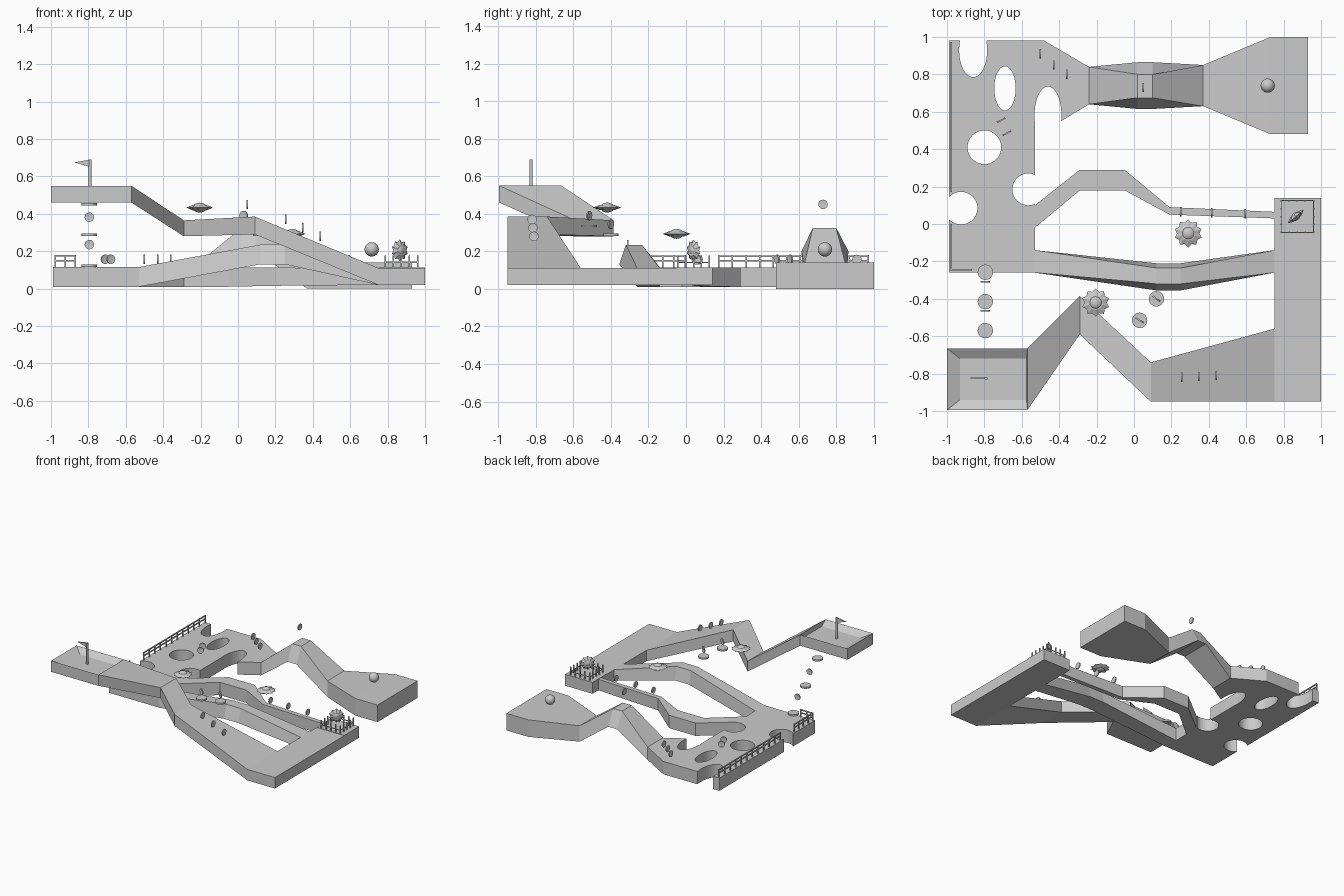
import bpy, bmesh, math
from mathutils import Matrix, Vector

if "Cube" in bpy.data.objects:
    bpy.data.objects.remove(bpy.data.objects["Cube"])


def add(name, bm, smooth=False):
    bmesh.ops.recalc_face_normals(bm, faces=bm.faces)
    me = bpy.data.meshes.new(name)
    bm.to_mesh(me)
    bm.free()
    for p in me.polygons:
        p.use_smooth = smooth
    ob = bpy.data.objects.new(name, me)
    bpy.context.collection.objects.link(ob)
    return ob


def loft(name, stations):
    # station: x, top y0, top y1, bottom y0, bottom y1, bottom z, top z
    bm = bmesh.new()
    rings = [[bm.verts.new(c) for c in ((x, a, zt), (x, b, zt), (x, d, zb), (x, c0, zb))]
             for x, a, b, c0, d, zb, zt in stations]
    for r, s in zip(rings, rings[1:]):
        for i in range(4):
            j = (i + 1) % 4
            bm.faces.new((r[i], r[j], s[j], s[i]))
    bm.faces.new(rings[0])
    bm.faces.new(rings[-1])
    return add(name, bm)


def strip(name, pts):
    # straight-sided strip: x, y0, y1, bottom z, top z
    return loft(name, [(x, a, b, a, b, zb, zt) for x, a, b, zb, zt in pts])


def prism(name, outline, z0, z1):
    bm = bmesh.new()
    f = bm.faces.new([bm.verts.new((x, y, z0)) for x, y in outline])
    r = bmesh.ops.extrude_face_region(bm, geom=[f])
    bmesh.ops.translate(bm, verts=[v for v in r['geom'] if isinstance(v, bmesh.types.BMVert)],
                        vec=(0, 0, z1 - z0))
    return add(name, bm)


def box_into(bm, lo, hi):
    lo, hi = Vector(lo), Vector(hi)
    bmesh.ops.create_cube(bm, size=1, matrix=Matrix.Translation((lo + hi) / 2)
                          @ Matrix.Diagonal((*(hi - lo), 1)))


def disc(name, loc, r, h, seg=24):
    bm = bmesh.new()
    bmesh.ops.create_cone(bm, cap_ends=True, segments=seg, radius1=r, radius2=r, depth=h,
                          matrix=Matrix.Translation(loc))
    return add(name, bm)


def coin(loc, yaw):
    # upright coin whose flat runs along the yaw direction, centre dished on both sides
    bm = bmesh.new()
    bmesh.ops.create_cone(bm, cap_ends=True, segments=20, radius1=.025, radius2=.025, depth=.008)
    caps = [f for f in bm.faces if abs(f.normal.z) > .9]
    bmesh.ops.inset_individual(bm, faces=caps, thickness=.013, depth=-.002)
    bm.transform(Matrix.Translation(loc) @ Matrix.Rotation(math.radians(yaw), 4, 'Z')
                 @ Matrix.Rotation(math.pi / 2, 4, 'X'))
    add("coin", bm)


def spinner(name, loc, r, rot=Matrix.Identity(4)):
    # lens-shaped body ringed by ten spikes, with a domed core
    bm = bmesh.new()
    n = 20
    rim = [bm.verts.new((q * math.cos(a), q * math.sin(a), 0)) for q, a in
           ((r if i % 2 else r * .8, 2 * math.pi * i / n) for i in range(n))]
    for s in (1, -1):
        hub = [bm.verts.new((r * .5 * math.cos(a), r * .5 * math.sin(a), s * .014))
               for a in (2 * math.pi * i / n for i in range(n))]
        for i in range(n):
            j = (i + 1) % n
            bm.faces.new((rim[i], rim[j], hub[j], hub[i]))
        bm.faces.new(hub)
    bmesh.ops.create_uvsphere(bm, u_segments=20, v_segments=12, radius=r * .5,
                              matrix=Matrix.Diagonal((1, 1, .7, 1)))
    bm.transform(Matrix.Translation(loc) @ rot)
    add(name, bm)


def fence(name, a, b, z, n, h=.065):
    # posts plus two rails between two ground points
    a, b = Vector(a), Vector(b)
    bm = bmesh.new()
    t = .004
    for i in range(n + 1):
        p = a.lerp(b, i / n)
        box_into(bm, (p.x - t, p.y - t, z), (p.x + t, p.y + t, z + h))
    for k in (.035, .06):
        box_into(bm, (min(a.x, b.x) - t, min(a.y, b.y) - t, z + k - t),
                 (max(a.x, b.x) + t, max(a.y, b.y) + t, z + k + t))
    add(name, bm)


# Slab with holes
slab = prism("holed_slab", [(-.99, -.26), (-.53, -.26), (-.53, .55), (-.39, .55), (-.24, .64),
                            (-.24, .84), (-.48, .98), (-.99, .98)], .01, .115)
for x, y, rx, ry in ((-.80, .41, .09, .09), (-.69, .725, .057, .118), (-.86, .93, .075, .145),
                     (-.46, .58, .072, .155), (-.565, .185, .085, .085), (-.925, .085, .088, .087)):
    ring = [(x + rx * math.cos(2 * math.pi * i / 40), y + ry * math.sin(2 * math.pi * i / 40))
            for i in range(40)]
    cut = prism("hole_cutter", ring, -.1, .3)
    cut.hide_render = True
    m = slab.modifiers.new("hole", 'BOOLEAN')
    m.operation, m.solver, m.object = 'DIFFERENCE', 'EXACT', cut
    bpy.context.view_layer.objects.active = slab
    bpy.ops.object.modifier_apply(modifier=m.name)
    bpy.data.objects.remove(cut)

# Hill and start platform
loft("hill_and_start", [(-.24, .64, .84, .64, .84, .01, .115), (.02, .675, .80, .615, .865, .2, .325),
                        (.10, .675, .80, .615, .865, .2, .325), (.37, .63, .85, .63, .85, 0, .13),
                        (.73, .48, 1, .48, 1, 0, .14), (.93, .48, 1, .48, 1, 0, .14)])

# Arched bridge and winding path
loft("arched_bridge", [(-.53, -.26, -.14, -.26, -.14, .01, .115),
                       (.12, -.32, -.235, -.355, -.21, .13, .235),
                       (.25, -.32, -.235, -.355, -.21, .13, .235),
                       (.75, -.26, -.14, -.26, -.14, .02, .11)])
strip("winding_path", [(-.53, -.02, .10, .01, .115), (-.29, .18, .29, .01, .115),
                       (-.05, .18, .29, .01, .115), (.19, .05, .09, .015, .112),
                       (.75, .03, .065, .02, .11)])

# Corner slab, ramp and zigzag to the goal
prism("corner_slab", [(.75, -.95), (1, -.95), (1, -.05), (.75, -.05)], .02, .11)
prism("cage_base", [(.75, -.05), (1, -.05), (1, .14), (.75, .14)], .02, .113)
strip("zigzag_ramp", [(-.57, -.995, -.665, .46, .55), (-.29, -.59, -.385, .28, .365),
                      (.09, -.95, -.74, .29, .385), (.75, -.95, -.56, .02, .11)])

# Goal tray with sloped sides
bm = bmesh.new()
loops = [[bm.verts.new(p) for p in ((x0, y0, z), (x1, y0, z), (x1, y1, z), (x0, y1, z))]
         for x0, x1, y0, y1, z in ((-1, -.57, -.995, -.665, .46), (-1, -.57, -.995, -.665, .55),
                                   (-.93, -.575, -.94, -.72, .515))]
for a, b in zip(loops, loops[1:]):
    for i in range(4):
        j = (i + 1) % 4
        bm.faces.new((a[i], a[j], b[j], b[i]))
bm.faces.new(loops[0])
bm.faces.new(loops[2])
add("goal_tray", bm)

# Flag
disc("flag_pole", (-.79, -.825, .6), .008, .18, 12)
bm = bmesh.new()
tri = [[bm.verts.new((x, -.825 + d, z)) for x, z in ((-.79, .69), (-.79, .65), (-.875, .675))]
       for d in (-.004, .004)]
for t in tri:
    bm.faces.new(t)
for i in range(3):
    j = (i + 1) % 3
    bm.faces.new((tri[0][i], tri[0][j], tri[1][j], tri[1][i]))
add("flag", bm)

# Stepping discs
for loc in ((-.795, -.258, .122), (-.795, -.415, .287), (-.795, -.57, .452),
            (.12, -.40, .288), (.03, -.515, .335)):
    disc("stepping_disc", loc, .041, .013)

# Coins
for loc, yaw in (((-.795, -.31, .235), 0), ((-.795, -.465, .382), 0),
                 ((.255, -.82, .37), 90), ((.345, -.815, .325), 90), ((.44, -.81, .28), 90),
                 ((.05, .73, .45), 90), ((-.50, .91, .157), 90), ((-.43, .85, .157), 90),
                 ((-.36, .80, .157), 90), ((-.71, .555, .157), 28), ((-.68, .485, .157), 28),
                 ((.25, .065, .155), 90), ((.415, .06, .155), 90), ((.595, .055, .155), 90),
                 ((.12, -.40, .345), -35), ((.03, -.515, .39), -30)):
    coin(loc, yaw)

# Spinners, one upright inside the cage
spinner("spinner_a", (-.205, -.42, .433), .075)
spinner("spinner_b", (.29, -.05, .293), .075)
spinner("caged_spinner", (.865, .04, .205), .058,
        Matrix.Rotation(math.radians(40), 4, 'Z') @ Matrix.Rotation(math.pi / 2, 4, 'X'))

# Ball
bm = bmesh.new()
bmesh.ops.create_uvsphere(bm, u_segments=24, v_segments=16, radius=.038,
                          matrix=Matrix.Translation((.715, .74, .21)))
add("ball", bm, True)

# Fences
fence("long_fence", (-.978, .175), (-.978, .97), .115, 11)
fence("short_fence", (-.978, -.245), (-.978, -.005), .115, 4)
fence("front_fence", (-.978, -.245), (-.87, -.245), .115, 2)

# Cage: posts with a low rail around a square
bm = bmesh.new()
x0, x1, y0, y1, t = .787, .96, -.045, .125, .004
for i in range(4):
    k = i / 4
    for x, y in ((x0 + (x1 - x0) * k, y0), (x1, y0 + (y1 - y0) * k),
                 (x1 - (x1 - x0) * k, y1), (x0, y1 - (y1 - y0) * k)):
        box_into(bm, (x - t, y - t, .113), (x + t, y + t, .178))
for y in (y0, y1):
    box_into(bm, (x0, y - .002, .138), (x1, y + .002, .144))
for x in (x0, x1):
    box_into(bm, (x - .002, y0, .138), (x + .002, y1, .144))
add("cage", bm)
